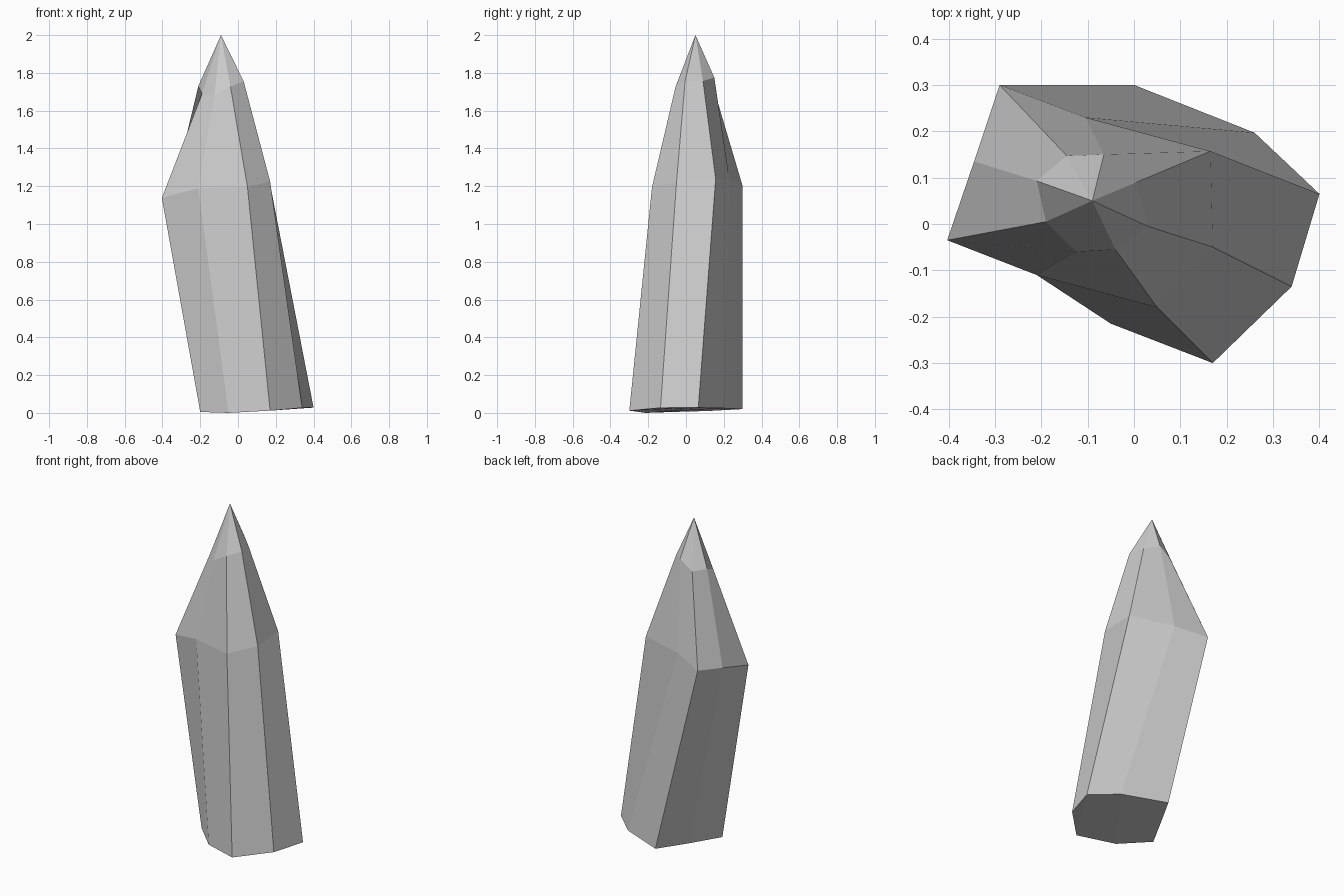
import bpy
import bmesh

if "Cube" in bpy.data.objects:
    bpy.data.objects.remove(bpy.data.objects["Cube"])

# Eight-sided cross-sections of the leaning crystal, listed in the same order
BASE = [(-.20, -.07, .005), (-.05, -.215, 0), (.17, -.30, .012), (.34, -.135, .027),
        (.40, .065, .028), (.26, .197, .025), (0, .30, .02), (-.10, .115, .01)]
SHOULDER = [(-.403, -.035, 1.138), (-.21, -.11, 1.19), (.05, -.18, 1.195), (.17, -.05, 1.225),
            (.165, .157, 1.237), (-.105, .23, 1.234), (-.29, .30, 1.20), (-.345, .135, 1.17)]
NECK = [(-.19, .005, 1.69), (-.125, -.06, 1.68), (-.04, -.055, 1.728), (.03, -.005, 1.755),
        (.005, .09, 1.757), (-.065, .15, 1.775), (-.145, .147, 1.716), (-.21, .093, 1.73)]
TIP = (-.09, .05, 2)

bm = bmesh.new()
rings = [[bm.verts.new(p) for p in ring] for ring in (BASE, SHOULDER, NECK)]
tip = bm.verts.new(TIP)
n = len(BASE)

# Side facets between the rings, then the point
for i in range(n):
    j = (i + 1) % n
    for lower, upper in zip(rings, rings[1:]):
        bm.faces.new((lower[i], lower[j], upper[j], upper[i]))
    bm.faces.new((rings[-1][i], rings[-1][j], tip))

# Underside: strips running front to back, closed by a triangle at each end
b = rings[0]
for ids in ((2, 4, 3), (1, 5, 4, 2), (0, 6, 5, 1), (0, 7, 6)):
    bm.faces.new([b[k] for k in ids])

bmesh.ops.recalc_face_normals(bm, faces=bm.faces)
mesh = bpy.data.meshes.new("crystal")
bm.to_mesh(mesh)
bm.free()
bpy.context.collection.objects.link(bpy.data.objects.new("crystal", mesh))
